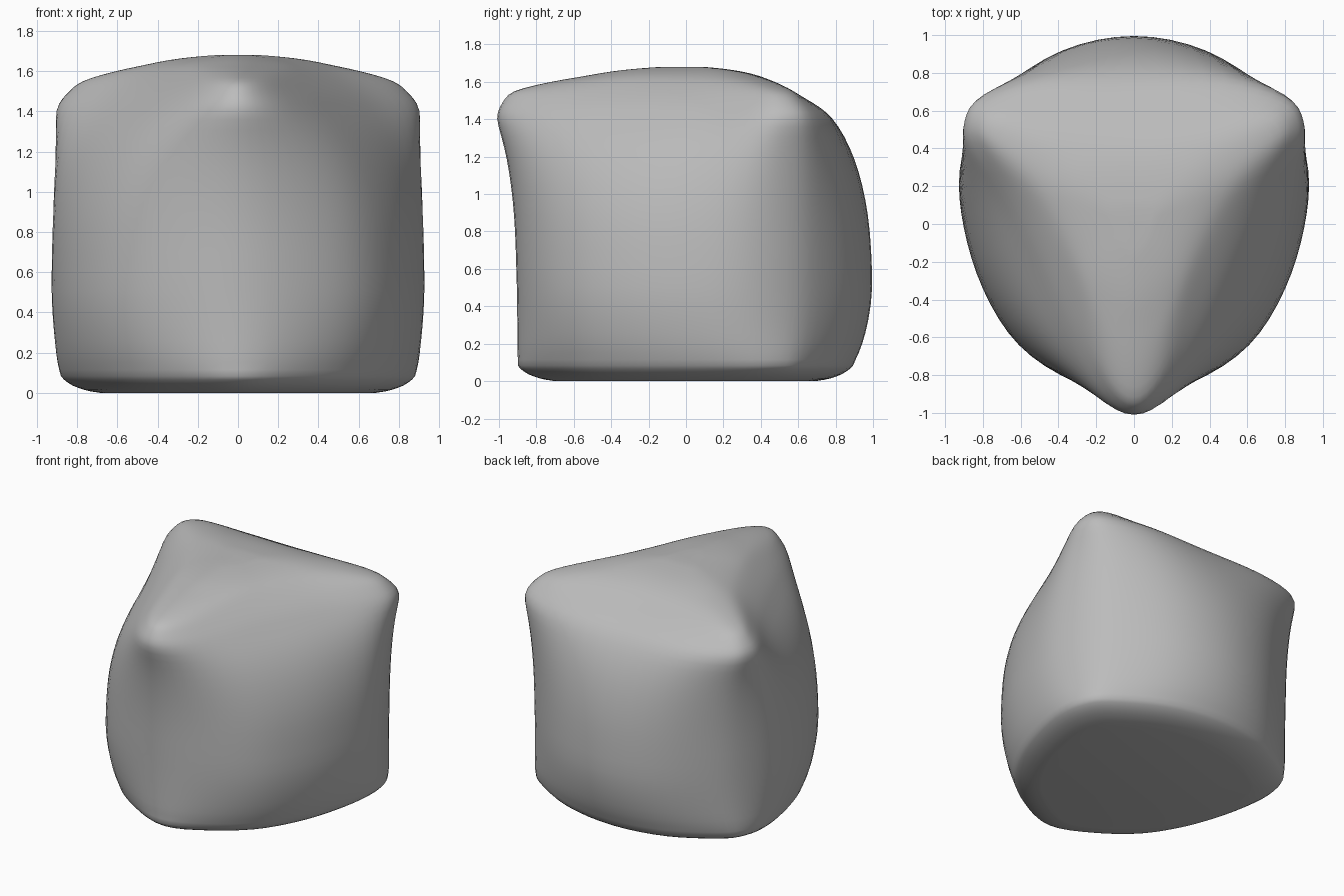
import bpy, bmesh
from mathutils import Vector

cube = bpy.data.objects.get("Cube")
if cube:
    bpy.data.objects.remove(cube, do_unlink=True)

# Half outlines, running from the front point round to the back
BASE = [(0, -.91), (.28, -.8), (.55, -.59), (.73, -.31), (.84, 0),
        (.89, .3), (.86, .5), (.75, .64), (.41, .83), (0, .9)]
BELLY = [(0, -.91), (.33, -.83), (.62, -.65), (.81, -.35), (.91, -.02),
         (.93, .28), (.84, .54), (.69, .72), (.38, .93), (0, 1.01)]
SHOULDER = [(0, -1.03), (.18, -.93), (.35, -.66), (.52, -.28), (.71, .12),
            (.89, .4), (.91, .55), (.83, .68), (.5, .78), (0, .78)]
CROWN = [(0, -.95), (.13, -.83), (.27, -.52), (.41, -.2), (.57, .12),
         (.75, .38), (.79, .5), (.7, .58), (.36, .57), (0, .56)]
CORE = [(0, -.52), (.13, -.44), (.23, -.3), (.3, -.13), (.38, .05),
        (.44, .2), (.43, .3), (.35, .36), (.18, .38), (0, .38)]

# Height, position along the five outlines, scale
LEVELS = [(0, 0, .77), (.015, 0, .86), (.05, 0, .95), (.11, .1, 1),
          (.25, .6, 1), (.5, 1, 1), (.8, 1.08, 1), (1.05, 1.27, 1),
          (1.25, 1.57, 1), (1.41, 2, 1), (1.49, 2.5, 1), (1.55, 3, 1),
          (1.6, 3.5, 1), (1.635, 4, 1), (1.665, 4, .65), (1.68, 4, .25)]


def spline(p, steps, closed):
    """Smooth samples passing through a list of vectors."""
    n = len(p)

    def at(i):
        return p[i % n] if closed else p[max(0, min(n - 1, i))]
    out = []
    for i in range(n if closed else n - 1):
        a, b, c, d = (at(i + k) for k in (-1, 0, 1, 2))
        for s in range(steps):
            t = s / steps
            out.append(b + ((c - a) + ((2 * a - 5 * b + 4 * c - d)
                       + (3 * b - a - 3 * c + d) * t) * t) * t / 2)
    return out if closed else out + [p[-1].copy()]


def outline(half):
    mirrored = [(-x, y) for x, y in reversed(half[1:-1])]
    return spline([Vector(q) for q in half + mirrored], 4, True)


outlines = [outline(h) for h in (BASE, BELLY, SHOULDER, CROWN, CORE)]

# Skin the rings from the flat base to the domed top
bm = bmesh.new()
rings = []
for z, blend, scale in spline([Vector(r) for r in LEVELS], 3, False):
    blend = max(0, min(4, blend))
    k = min(3, int(blend))
    ring = []
    for a, b in zip(outlines[k], outlines[k + 1]):
        q = a.lerp(b, blend - k) * scale
        ring.append(bm.verts.new((q.x, q.y, max(z, 0))))
    rings.append(ring)
for r, s in zip(rings, rings[1:]):
    for i in range(len(r)):
        j = (i + 1) % len(r)
        bm.faces.new((r[i], r[j], s[j], s[i]))
bm.faces.new(list(reversed(rings[0])))
bm.faces.new(rings[-1])

# Soften the skin between base and crown
for _ in range(6):
    soft = [v for v in bm.verts if .1 < v.co.z < 1.675]
    bmesh.ops.smooth_vert(bm, verts=soft, factor=.4, use_axis_x=True,
                          use_axis_y=True, use_axis_z=True)
bmesh.ops.recalc_face_normals(bm, faces=bm.faces)
for f in bm.faces:
    f.smooth = True

mesh = bpy.data.meshes.new("boulder")
bm.to_mesh(mesh)
bm.free()
boulder = bpy.data.objects.new("boulder", mesh)
bpy.context.collection.objects.link(boulder)

# Plain grey stone
stone = bpy.data.materials.new("stone_grey")
stone.use_nodes = True
colour = (.5, .5, .5, 1)
stone.diffuse_color = colour
stone.node_tree.nodes["Principled BSDF"].inputs["Base Color"].default_value = colour
mesh.materials.append(stone)
